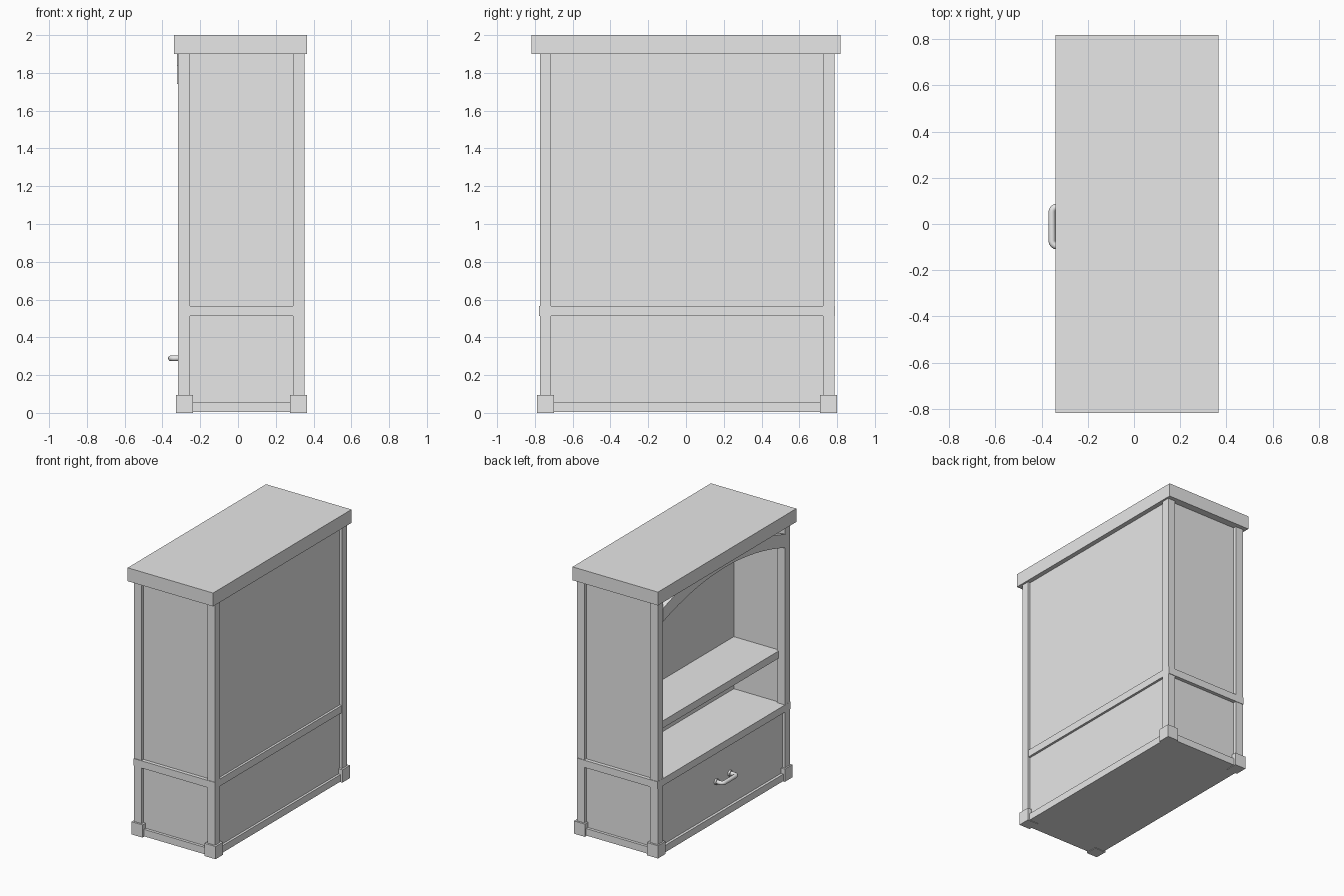
import bpy, math
from mathutils import Vector

if "Cube" in bpy.data.objects:
    bpy.data.objects.remove(bpy.data.objects["Cube"])

CY = 0.006                      # body centre in y
FX, BX = -0.317, 0.352          # front and back of the posts
HY = 0.78                       # half width across the posts

grey = bpy.data.materials.new("light_grey")
grey.diffuse_color = (0.8, 0.8, 0.8, 1)
grey.use_nodes = True
grey.node_tree.nodes["Principled BSDF"].inputs["Base Color"].default_value = grey.diffuse_color


def make(name, verts, faces):
    me = bpy.data.meshes.new(name)
    me.from_pydata(verts, [], faces)
    me.materials.append(grey)
    ob = bpy.data.objects.new(name, me)
    bpy.context.collection.objects.link(ob)
    return ob


def box(name, x0, x1, y0, y1, z0, z1):
    v = [(x, y, z) for x in (x0, x1) for y in (y0, y1) for z in (z0, z1)]
    f = [(0, 1, 3, 2), (4, 6, 7, 5), (0, 4, 5, 1), (2, 3, 7, 6), (0, 2, 6, 4), (1, 5, 7, 3)]
    return make(name, v, f)


def wide(name, x0, x1, half, z0, z1):
    """Box centred across the width of the body."""
    return box(name, x0, x1, CY - half, CY + half, z0, z1)


# Crown, base and middle board
box("top_board", -0.34, 0.366, -0.817, 0.817, 1.9, 2.0)
wide("base_board", FX, BX - 0.002, HY - 0.002, 0.004, 0.056)
wide("middle_board", FX - 0.001, BX - 0.003, HY + 0.004, 0.512, 0.566)

# Corner posts and feet
for s, side in ((-1, "near"), (1, "far")):
    for x0, x1, end in ((FX, -0.254, "front"), (0.29, BX, "back")):
        ya, yb = sorted((CY + s * 0.72, CY + s * HY))
        box(f"{end}_{side}_post", x0, x1, ya, yb, 0.05, 1.9)
    for x0, x1, end in ((-0.328, -0.238, "front"), (0.276, 0.366, "back")):
        ya, yb = sorted((CY + s * 0.704, CY + s * 0.794))
        box(f"{end}_{side}_foot", x0, x1, ya, yb, 0.0, 0.095)
    # Side wall of the open compartment
    ya, yb = sorted((CY + s * 0.735, CY + s * 0.757))
    box(f"{side}_side_panel", -0.29, 0.32, ya, yb, 0.56, 1.9)

# Back, drawer body and shelf
wide("back_panel", 0.115, 0.332, 0.75, 0.56, 1.9)
wide("drawer_body", -0.297, 0.332, 0.757, 0.05, 0.515)
wide("shelf", -0.265, 0.12, 0.74, 0.9, 0.955)

# Arched strip under the crown
N = 16
verts, faces = [], []
for i in range(N + 1):
    t = -1 + 2 * i / N
    low = 1.868 - 0.128 * t * t
    high = min(low + 0.1, 1.905)
    y = CY + t * 0.725
    verts += [(x, y, z) for x, z in ((-0.322, low), (-0.322, high), (-0.29, high), (-0.29, low))]
for i in range(N):
    a = 4 * i
    for k in range(4):
        n = (k + 1) % 4
        faces.append((a + k, a + n, a + 4 + n, a + 4 + k))
faces += [(3, 2, 1, 0), (4 * N, 4 * N + 1, 4 * N + 2, 4 * N + 3)]
arch = make("arch_trim", verts, faces)

# Handle: round bar bent along a rounded path
HYC, HZ, R = -0.011, 0.289, 0.015
path = [(-0.29, -0.08), (-0.325, -0.084)]
path += [(-0.333 - 0.022 * math.sin(a), -0.062 - 0.022 * math.cos(a))
         for a in (0.0, 0.4, 0.8, 1.2, 1.57)]
path += [(x, -y) for x, y in reversed(path)]
pts = [Vector((x, HYC + y, HZ)) for x, y in path]
S = 14
verts, faces = [], []
for i, p in enumerate(pts):
    d = (pts[min(i + 1, len(pts) - 1)] - pts[max(i - 1, 0)]).normalized()
    side = d.cross(Vector((0, 0, 1)))
    for k in range(S):
        a = 2 * math.pi * k / S
        verts.append(p + R * (math.cos(a) * side + math.sin(a) * Vector((0, 0, 1))))
for i in range(len(pts) - 1):
    for k in range(S):
        n = (k + 1) % S
        faces.append((i * S + k, i * S + n, (i + 1) * S + n, (i + 1) * S + k))
round_parts = [make("handle", verts, faces)]

# Round plates where the handle meets the drawer
for s in (-1, 1):
    bpy.ops.mesh.primitive_cylinder_add(vertices=20, radius=0.022, depth=0.016,
                                        location=(-0.302, HYC + s * 0.081, HZ),
                                        rotation=(0, math.pi / 2, 0))
    ob = bpy.context.object
    ob.name = "handle_plate"
    ob.data.materials.append(grey)
    round_parts.append(ob)

# Smooth the round parts
bpy.ops.object.select_all(action='DESELECT')
for ob in round_parts:
    ob.select_set(True)
bpy.context.view_layer.objects.active = round_parts[0]
bpy.ops.object.shade_smooth_by_angle(angle=math.radians(40))
